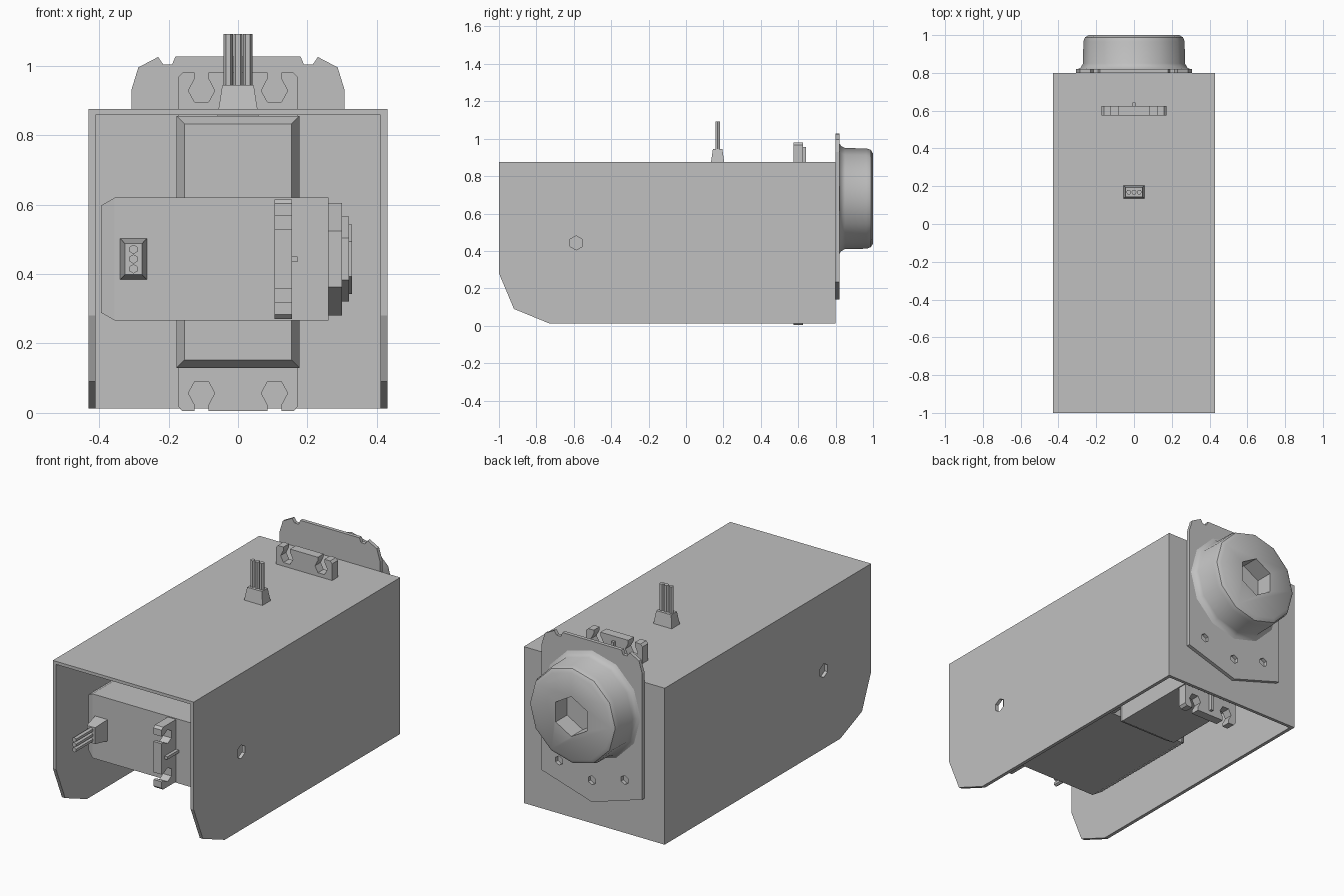
import bpy, bmesh
from math import radians, sin, cos, pi
from mathutils import Matrix

if "Cube" in bpy.data.objects:
    bpy.data.objects.remove(bpy.data.objects["Cube"])

grey = bpy.data.materials.new("plain_grey")
grey.use_nodes = True
grey.diffuse_color = (0.53, 0.53, 0.53, 1)
grey.node_tree.nodes["Principled BSDF"].inputs["Base Color"].default_value = (0.53, 0.53, 0.53, 1)


def loft(name, rings, frame=Matrix()):
    """Skin a stack of equal-sized point rings and cap both ends."""
    bm = bmesh.new()
    loops = [[bm.verts.new(p) for p in ring] for ring in rings]
    for a, b in zip(loops, loops[1:]):
        for i in range(len(a)):
            j = (i + 1) % len(a)
            bm.faces.new((a[i], a[j], b[j], b[i]))
    bm.faces.new(loops[0])
    bm.faces.new(loops[-1])
    bmesh.ops.recalc_face_normals(bm, faces=bm.faces)
    mesh = bpy.data.meshes.new(name)
    bm.to_mesh(mesh)
    bm.free()
    mesh.materials.append(grey)
    obj = bpy.data.objects.new(name, mesh)
    obj.matrix_world = frame
    bpy.context.collection.objects.link(obj)
    return obj


def prism(name, outline, y0, y1, frame=Matrix()):
    """Extrude an x/z outline along y."""
    return loft(name, [[(x, y, z) for x, z in outline] for y in (y0, y1)], frame)


def rect(x0, x1, z0, z1):
    return [(x0, z0), (x1, z0), (x1, z1), (x0, z1)]


def polygon(r, n, cx=0, cz=0, turn=0):
    return [(cx + r * cos(turn + 2 * pi * i / n), cz + r * sin(turn + 2 * pi * i / n)) for i in range(n)]


def cut(obj, cutter):
    """Subtract the cutter and discard it."""
    mod = obj.modifiers.new("cut", "BOOLEAN")
    mod.operation, mod.solver, mod.object = "DIFFERENCE", "EXACT", cutter
    bpy.context.view_layer.objects.active = obj
    bpy.ops.object.modifier_apply(modifier=mod.name)
    bpy.data.objects.remove(cutter)


# Casing: open at the front and underneath, with clipped lower front corners
sideways = Matrix.Rotation(radians(90), 4, "Z")
side = [(-1, 0.875), (-1, 0.28), (-0.92, 0.09), (-0.73, 0.012), (0.8, 0.012), (0.8, 0.875)]
casing = prism("casing", side, -0.43, 0.43, sideways)
cut(casing, prism("cavity", rect(-2, 0.782, -1, 0.858), -0.411, 0.411, sideways))
cut(casing, prism("side_hole", polygon(0.038, 6, -0.587, 0.443, pi / 2), -1, 1, sideways))

# Rear mounting plate: notched top, shallow V at the bottom
half = [(0.18, 1.027), (0.19, 1.003), (0.215, 1.003), (0.23, 1.025),
        (0.287, 0.995), (0.307, 0.93), (0.307, 0.235)]
plate = prism("rear_plate", half + [(0, 0.14)] + [(-x, z) for x, z in reversed(half)], 0.8, 0.82)
for x, z in ((-0.2, 0.315), (0, 0.26), (0.2, 0.315)):
    cut(plate, prism("plate_hole", polygon(0.025, 6, x, z, pi / 2), 0.7, 0.9))

# Wheel: flared foot, rounded rim, hexagonal socket
WHEEL_Z = 0.68
profile = [(0.3, 0.818), (0.282, 0.828), (0.27, 0.85), (0.268, 0.965), (0.26, 0.988), (0.24, 1.0)]
wheel = loft("wheel", [[(x, y, z) for x, z in polygon(r, 12, 0, WHEEL_Z)] for r, y in profile])
cut(wheel, prism("socket", polygon(0.11, 6, 0, WHEEL_Z, pi / 2), 0.9, 1.2))
bpy.ops.object.select_all(action="DESELECT")
wheel.select_set(True)
bpy.context.view_layer.objects.active = wheel
bpy.ops.object.shade_smooth_by_angle(angle=radians(35))


# Motor in its own frame: x across, y towards the shaft, z out of the plug end
def motor(label, frame):
    length, depth, w = 0.725, 0.655, 0.177
    small = rect(-w + 0.023, w - 0.023, -length + 0.023, -0.023)
    full = rect(-w, w, -length, 0)
    loft(label + "_body", [[(x, y, z) for x, z in ring]
                           for ring, y in ((small, 0), (full, 0.04), (full, depth))], frame)

    # Stepped shaft boss
    start = depth
    for i, (r, end) in enumerate(((0.162, 0.695), (0.122, 0.715), (0.1, 0.723))):
        prism(f"{label}_boss_{i + 1}", polygon(r, 6, 0, -0.175), start - 0.005, end, frame)
        start = end

    # Mounting ears with keyhole slots, one at each end
    ear = [(0.172, -0.01), (0.172, 0.112), (0.16, 0.125), (0.125, 0.125), (0.125, 0.107), (0.143, 0.073),
           (0.125, 0.04), (0.085, 0.04), (0.067, 0.073), (0.085, 0.107), (0.085, 0.125)]
    ear += [(-x, z) for x, z in reversed(ear)]
    flip = Matrix.Translation((0, 0, -length)) @ Matrix.Rotation(pi, 4, "Y")
    for end, place in (("plug_end", frame), ("far_end", frame @ flip)):
        prism(f"{label}_{end}_ear", ear, 0.5, 0.55, place)
        prism(f"{label}_{end}_rib", rect(-0.008, 0.008, -0.01, 0.1), 0.545, 0.567, place)

    # Tapered plug with three pins
    plug_y = 0.094
    loft(label + "_plug", [[(x, plug_y + y, z) for x, y in rect(-a, a, -b, b)]
                           for a, b, z in ((0.06, 0.039, -0.005), (0.045, 0.025, 0.09))], frame)
    for i in (-1, 0, 1):
        loft(f"{label}_pin_{i + 2}", [[(x, y, z) for x, y in polygon(0.0135, 6, i * 0.028, plug_y)]
                                      for z in (0.085, 0.236)], frame)


# Rear motor stands upright and drives the wheel; front motor lies across
motor("rear_motor", Matrix.Translation((0, 0.075, 0.855)))
across = Matrix(((0, 1, 0, -0.395), (0, 0, -1, -0.762), (-1, 0, 0, 0.443), (0, 0, 0, 1)))
motor("front_motor", across)
